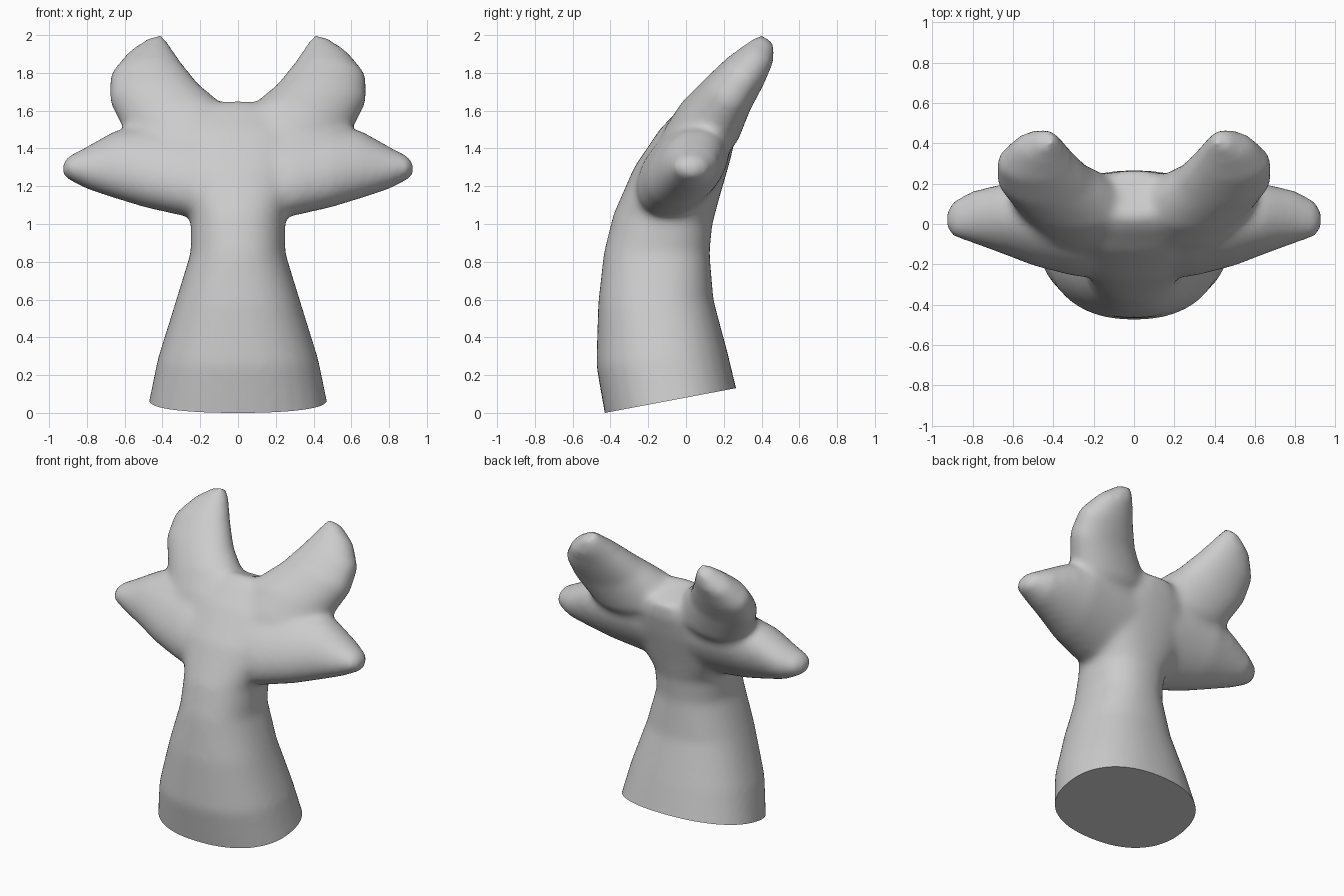
import bpy, bmesh, math
from mathutils import Vector

if "Cube" in bpy.data.objects:
    bpy.data.objects.remove(bpy.data.objects["Cube"])

bm = bmesh.new()
N = 32

def loft(sections, power):
    """Closed tube through (centre, u, v) cross-sections."""
    rings = []
    for c, u, v in sections:
        ring = []
        for i in range(N):
            a = 2 * math.pi * i / N
            ca, sa = math.cos(a), math.sin(a)
            k = (abs(ca) ** power + abs(sa) ** power) ** (-1 / power)
            ring.append(bm.verts.new(c + u * ca * k + v * sa * k))
        rings.append(ring)
    for r, q in zip(rings, rings[1:]):
        for i in range(N):
            j = (i + 1) % N
            bm.faces.new((r[i], r[j], q[j], q[i]))
    bm.faces.new(rings[0][::-1])
    bm.faces.new(rings[-1])

def edge_section(a, b, thick, s):
    """Cross-section spanning edge points a and b, thick is the half depth."""
    a, b = Vector((a[0] * s, a[1], a[2])), Vector((b[0] * s, b[1], b[2]))
    return (a + b) / 2, (b - a) / 2, Vector(thick)

# trunk: front y,z / back y,z / half width
trunk = [(-.415, -.09, .29, .03, .49), (-.475, .25, .22, .32, .425),
         (-.465, .58, .145, .6, .33), (-.435, .85, .125, .85, .25),
         (-.385, 1.05, .14, 1.0, .25), (-.275, 1.3, .18, 1.15, .34),
         (-.14, 1.5, .235, 1.34, .38), (-.03, 1.615, .265, 1.47, .3),
         (.03, 1.66, .265, 1.56, .16)]
loft([(Vector((0, (f + b) / 2, (zf + zb) / 2)), Vector((w, 0, 0)),
       Vector((0, (b - f) / 2, (zb - zf) / 2))) for f, zf, b, zb, w in trunk], 2.3)

# upper lobes: inner edge, outer edge, half depth
horn = [((0, -.06, 1.30), (.42, -.04, 1.25), .15),
        ((-.02, .03, 1.45), (.53, .03, 1.38), .17),
        ((.04, .12, 1.58), (.6, .13, 1.5), .18),
        ((.2, .22, 1.72), (.68, .22, 1.65), .145),
        ((.295, .32, 1.84), (.68, .31, 1.78), .12),
        ((.355, .395, 1.93), (.59, .395, 1.89), .085),
        ((.39, .43, 1.99), (.48, .43, 1.97), .045)]
# side lobes: x, top y,z, bottom y,z, half depth
ear = [(.1, .11, 1.53, -.16, 1.02, .21), (.3, .12, 1.53, -.15, 1.05, .205),
       (.5, .12, 1.52, -.1, 1.095, .19), (.65, .1, 1.49, -.05, 1.14, .16),
       (.8, .08, 1.405, -.01, 1.19, .125), (.9, .05, 1.355, 0, 1.24, .085),
       (.93, .03, 1.32, .01, 1.26, .04)]
for s in (1, -1):
    loft([edge_section(a, b, (0, .83 * t, -.55 * t), s) for a, b, t in horn], 2.1)
    loft([edge_section((x, ya, za), (x, yb, zb), (0, .97 * t, -.25 * t), s)
          for x, ya, za, yb, zb, t in ear], 2.1)

bmesh.ops.recalc_face_normals(bm, faces=bm.faces)
mesh = bpy.data.meshes.new("forked_body")
bm.to_mesh(mesh)
bm.free()
body = bpy.data.objects.new("forked_body", mesh)
bpy.context.collection.objects.link(body)

# fuse the lobes and soften the joins
rm = body.modifiers.new("fuse", 'REMESH')
rm.mode = 'VOXEL'
rm.voxel_size = 0.02
sm = body.modifiers.new("soften", 'SMOOTH')
sm.factor = 0.5
sm.iterations = 16
dg = bpy.context.evaluated_depsgraph_get()
fused = bpy.data.meshes.new_from_object(body.evaluated_get(dg))
body.modifiers.clear()
body.data = fused

# slanted flat base
bm = bmesh.new()
bm.from_mesh(fused)
bmesh.ops.bisect_plane(bm, geom=bm.verts[:] + bm.edges[:] + bm.faces[:],
                       plane_co=(0, -.43, 0), plane_no=(0, -.13, .69),
                       clear_inner=True)
for f in bm.faces:
    f.smooth = True
rim = [e for e in bm.edges if e.is_boundary]
bmesh.ops.holes_fill(bm, edges=rim, sides=0)
for e in rim:
    e.smooth = False
bmesh.ops.recalc_face_normals(bm, faces=bm.faces)
bm.to_mesh(fused)
bm.free()
